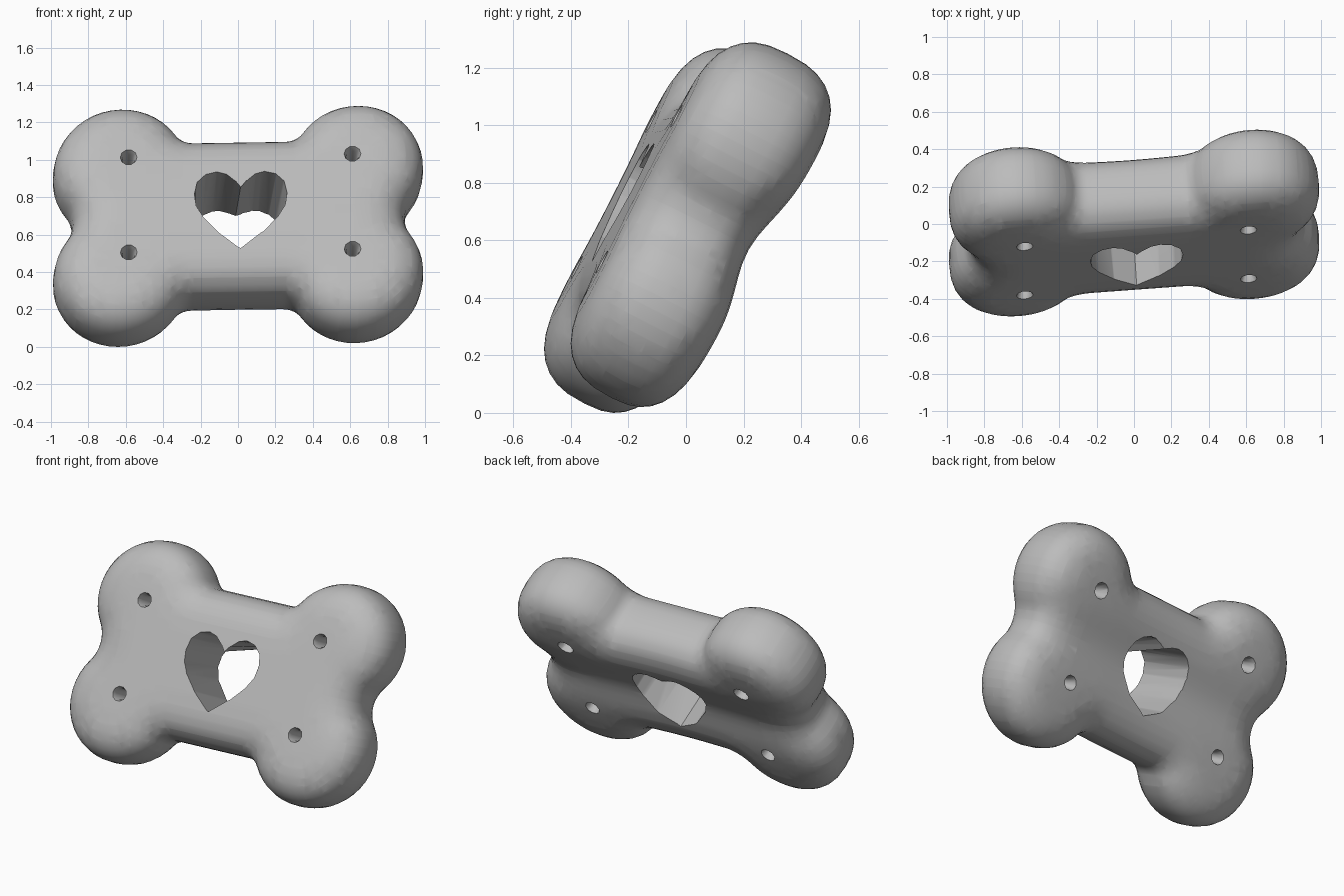
import bpy, bmesh
from math import atan2, cos, sin, sqrt, pi, exp, radians, copysign
from mathutils import Matrix, Vector

cube = bpy.data.objects.get("Cube")
if cube:
    bpy.data.objects.remove(cube, do_unlink=True)

HALF_THICK, RIM = 0.243, 0.29      # half thickness and depth of the rounded rim
LOBE, LOBE_R = (0.632, 0.312), 0.36
WAIST, FILLET = 0.463, 0.1
NOTCH = 0.18
SKEW = 0.046                       # slight hand-made slant of the outline


def arc(centre, radius, a0, a1, n):
    return [(centre[0] + radius * cos(a0 + (a1 - a0) * i / n),
             centre[1] + radius * sin(a0 + (a1 - a0) * i / n)) for i in range(n + 1)]


def bone_outline(inset):
    """Four lobes joined by filleted notches and a straight waist."""
    notch_x = LOBE[0] + sqrt((LOBE_R + NOTCH) ** 2 - LOBE[1] ** 2)
    fillet_z = WAIST + FILLET
    fillet_x = LOBE[0] - sqrt((LOBE_R + FILLET) ** 2 - (fillet_z - LOBE[1]) ** 2)
    a0 = atan2(-LOBE[1], notch_x - LOBE[0])
    a1 = atan2(fillet_z - LOBE[1], fillet_x - LOBE[0])
    quarter = arc((notch_x, 0), NOTCH + inset, pi, a0 + pi, 4)
    quarter += arc(LOBE, LOBE_R - inset, a0, a1, 22)[1:]
    quarter += arc((fillet_x, fillet_z), FILLET + inset, a1 + pi, 1.5 * pi, 5)[1:]
    half = quarter + [(-x, z) for x, z in reversed(quarter)][:-1]
    return half + [(-x, -z) for x, z in half]


def loft(name, rings):
    """Closed solid through a list of equal-length rings of points."""
    bm = bmesh.new()
    loops = [[bm.verts.new((x + SKEW * z, y, z)) for x, y, z in ring] for ring in rings]
    for a, b in zip(loops, loops[1:]):
        for i in range(len(a)):
            j = (i + 1) % len(a)
            bm.faces.new((a[i], a[j], b[j], b[i]))
    bm.faces.new(loops[0])
    bm.faces.new(loops[-1])
    bmesh.ops.recalc_face_normals(bm, faces=bm.faces)
    mesh = bpy.data.meshes.new(name)
    bm.to_mesh(mesh)
    bm.free()
    obj = bpy.data.objects.new(name, mesh)
    bpy.context.collection.objects.link(obj)
    return obj


# Bone-shaped body with a full, slightly squared rim
rings = []
for i in range(17):
    a = -pi / 2 + pi * i / 16
    inset = RIM * (1 - max(cos(a), 0) ** 0.76)
    depth = copysign(HALF_THICK * abs(sin(a)) ** 0.76, sin(a))
    rings.append([(x, depth, z) for x, z in bone_outline(inset)])
body = loft("bone_button", rings)

# Slice the caps into a grid, then taper the back downwards and dish it between the lobes
bm = bmesh.new()
bm.from_mesh(body.data)
for axis, count, step in ((0, 9, 0.1), (2, 11, 0.05)):
    for k in range(-count, count + 1):
        spot, normal = Vector(), Vector()
        spot[axis], normal[axis] = k * step + 0.003, 1
        bmesh.ops.bisect_plane(bm, geom=bm.verts[:] + bm.edges[:] + bm.faces[:],
                               plane_co=spot, plane_no=normal)
for v in bm.verts:
    if v.co.y > 0:
        x, z = v.co.x, v.co.z
        v.co.y *= 0.98 + 0.14 * z - 0.19 * exp(-(z / 0.17) ** 2) - 0.08 * exp(-(x / 0.4) ** 2)
bmesh.ops.triangulate(bm, faces=[f for f in bm.faces if len(f.verts) > 3])
bm.to_mesh(body.data)
bm.free()

# Heart opening, rounder towards the back
right = [(0, 0.11), (0.03, 0.15), (0.08, 0.195), (0.13, 0.21), (0.19, 0.195), (0.235, 0.15),
         (0.25, 0.08), (0.24, 0.01), (0.2, -0.06), (0.12, -0.15), (0, -0.25)]
heart = [Vector(p) for p in right + [(-x, z) for x, z in right[-2:0:-1]]]
rounded = [p * (0.4 + 0.14 / p.length) for p in heart]
cutters = [loft("heart_cutter", [[(p.x, y, p.y) for p in ring]
                                 for ring, y in ((heart, -0.3), (rounded, 0.3))])]

# Four thread holes, slightly flared at both mouths
for sx in (-1, 1):
    for sz in (-1, 1):
        spot = (0.6 * sx, 0.285 * sz + 0.02)
        rings = [[(x, y, z) for x, z in arc(spot, r, 0, 2 * pi, 10)[:-1]]
                 for y, r in ((-0.27, 0.055), (-0.21, 0.033), (0.16, 0.033), (0.27, 0.055))]
        cutters.append(loft("thread_hole_cutter", rings))

bpy.context.view_layer.objects.active = body
body.select_set(True)
for cutter in cutters:
    cutter.hide_render = True
    mod = body.modifiers.new("hole", 'BOOLEAN')
    mod.operation, mod.solver, mod.object = 'DIFFERENCE', 'EXACT', cutter
    bpy.ops.object.modifier_apply(modifier=mod.name)
for cutter in cutters:
    bpy.data.objects.remove(cutter, do_unlink=True)

# Lean the button back and set it on the ground
turn = (Matrix.Rotation(radians(4.2), 4, 'Z') @ Matrix.Rotation(radians(-0.9), 4, 'Y')
        @ Matrix.Rotation(radians(-27), 4, 'X'))
body.data.transform(turn)
lowest = min(v.co.z for v in body.data.vertices)
body.data.transform(Matrix.Translation((0, 0, -lowest)))

grey = bpy.data.materials.new("plain_grey")
grey.use_nodes = True
colour = (0.5, 0.5, 0.5, 1)
grey.diffuse_color = colour
grey.node_tree.nodes["Principled BSDF"].inputs["Base Color"].default_value = colour
body.data.materials.clear()
body.data.materials.append(grey)
bpy.ops.object.shade_smooth_by_angle(angle=radians(50))
